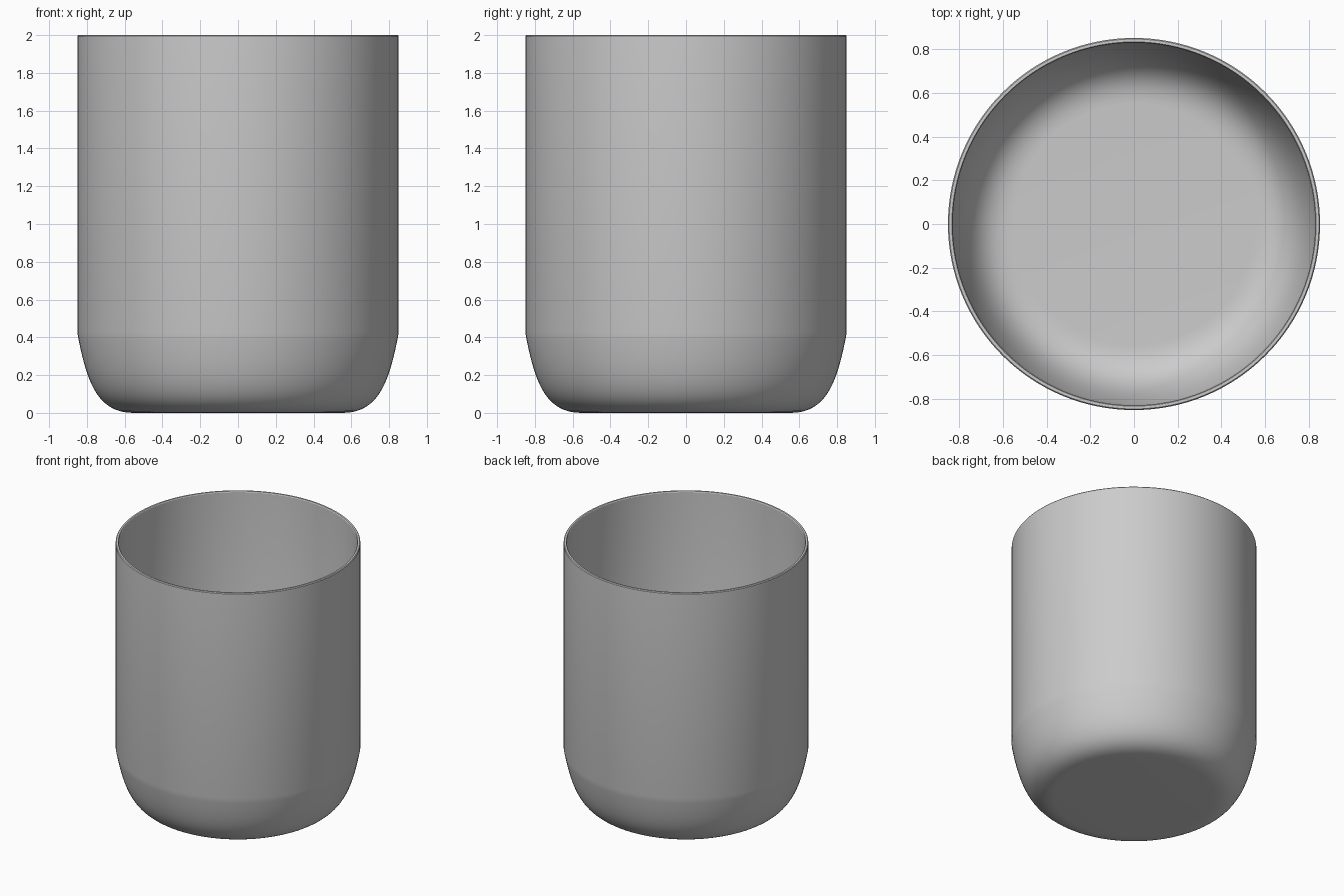
import bpy, bmesh, math
from mathutils import Vector
from mathutils.geometry import interpolate_bezier

if "Cube" in bpy.data.objects:
    bpy.data.objects.remove(bpy.data.objects["Cube"])


def lathe(name, profile, steps=128):
    """Spin an (r, z) profile around z into a smooth-shaded object."""
    bm = bmesh.new()
    verts = [bm.verts.new((r, 0, z)) for r, z in profile]
    edges = [bm.edges.new(pair) for pair in zip(verts, verts[1:])]
    bmesh.ops.spin(bm, geom=verts + edges, cent=(0, 0, 0), axis=(0, 0, 1),
                   angle=math.tau, steps=steps)
    bmesh.ops.remove_doubles(bm, verts=bm.verts, dist=1e-4)
    bmesh.ops.recalc_face_normals(bm, faces=bm.faces)
    mesh = bpy.data.meshes.new(name)
    bm.to_mesh(mesh)
    bm.free()
    obj = bpy.data.objects.new(name, mesh)
    bpy.context.collection.objects.link(obj)
    bpy.context.view_layer.objects.active = obj
    obj.select_set(True)
    bpy.ops.object.shade_smooth_by_angle(angle=math.radians(30))
    return obj


def curve(a, b, c, d, count=20):
    pts = interpolate_bezier(*[Vector((r, z, 0)) for r, z in (a, b, c, d)], count)
    return [(p.x, p.y) for p in pts]


# Rounded lower corners, outside and inside of the thin wall
outer = curve((0.55, 0), (0.74, 0), (0.80, 0.15), (0.851, 0.425))
inner = curve((0.829, 0.425), (0.78, 0.165), (0.725, 0.022), (0.55, 0.022))

# Tumbler: base, outer wall, slightly chamfered rim, inner wall, floor
rim = [(0.851, 1.994), (0.846, 2.0), (0.833, 2.0), (0.829, 1.994)]
lathe("cup", [(0, 0)] + outer + rim + inner + [(0, 0.022)])
